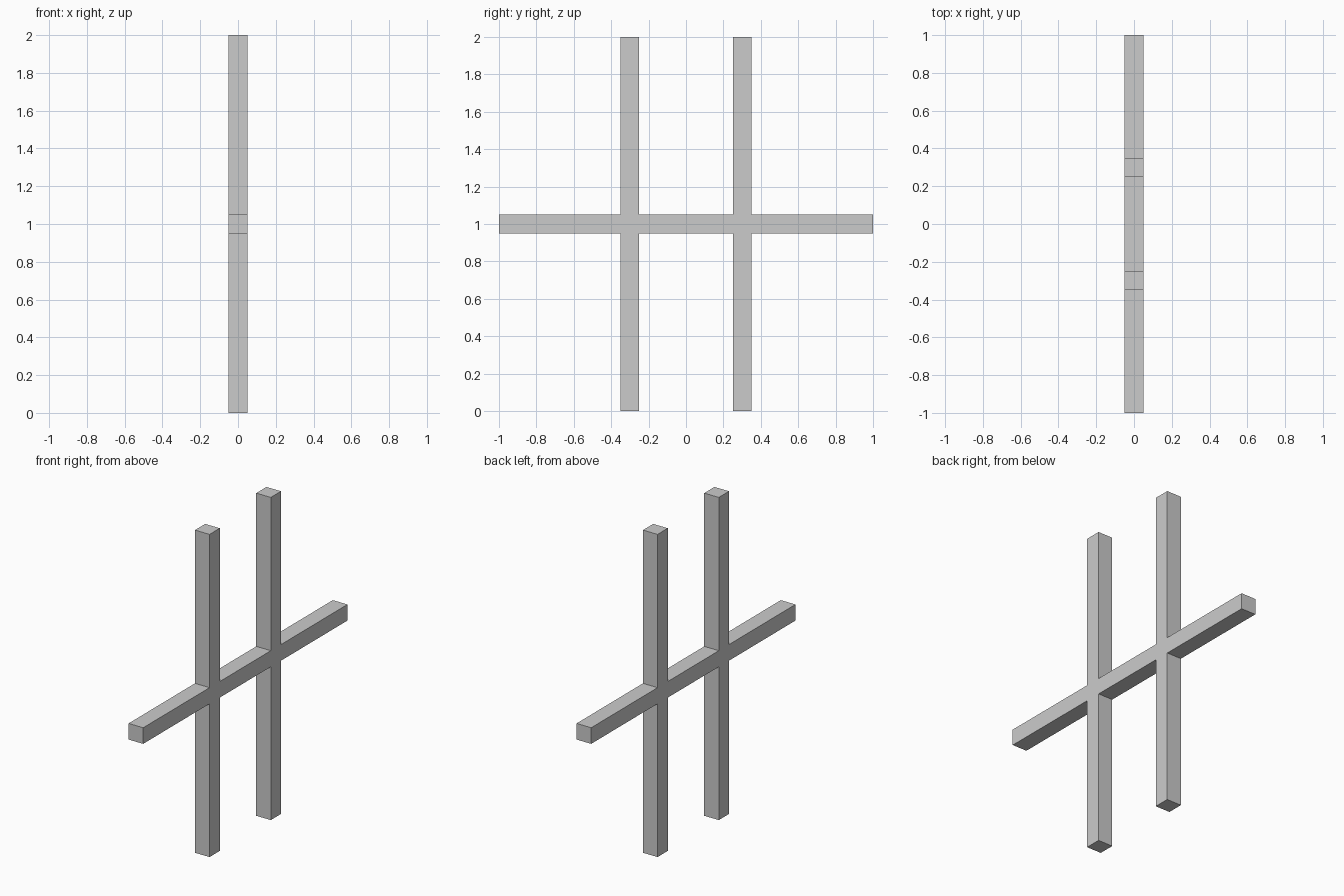
import bpy, bmesh

if "Cube" in bpy.data.objects:
    bpy.data.objects.remove(bpy.data.objects["Cube"])

THICK = 0.1          # square section of every bar
H = THICK / 2
POST_Y = 0.3         # posts sit either side of the centre

# Grid lines of the side profile: two upright posts crossed by one rail
ys = [-1, -POST_Y - H, -POST_Y + H, POST_Y - H, POST_Y + H, 1]
zs = [0, 1 - H, 1 + H, 2]

bm = bmesh.new()
grid = {}


def corner(i, j):
    if (i, j) not in grid:
        grid[i, j] = bm.verts.new((-H, ys[i], zs[j]))
    return grid[i, j]


# Fill the cells that belong to the rail (middle row) or posts (columns 1 and 3)
for i in range(len(ys) - 1):
    for j in range(len(zs) - 1):
        if j == 1 or i in (1, 3):
            bm.faces.new([corner(i, j), corner(i, j + 1),
                          corner(i + 1, j + 1), corner(i + 1, j)])

# Extrude the profile into one flush, closed frame
new = bmesh.ops.extrude_face_region(bm, geom=bm.faces[:], use_keep_orig=True)["geom"]
bmesh.ops.translate(bm, vec=(THICK, 0, 0),
                    verts=[g for g in new if isinstance(g, bmesh.types.BMVert)])
bmesh.ops.recalc_face_normals(bm, faces=bm.faces[:])

mesh = bpy.data.meshes.new("crossed_bar_frame")
bm.to_mesh(mesh)
bm.free()
frame = bpy.data.objects.new("crossed_bar_frame", mesh)
bpy.context.collection.objects.link(frame)
